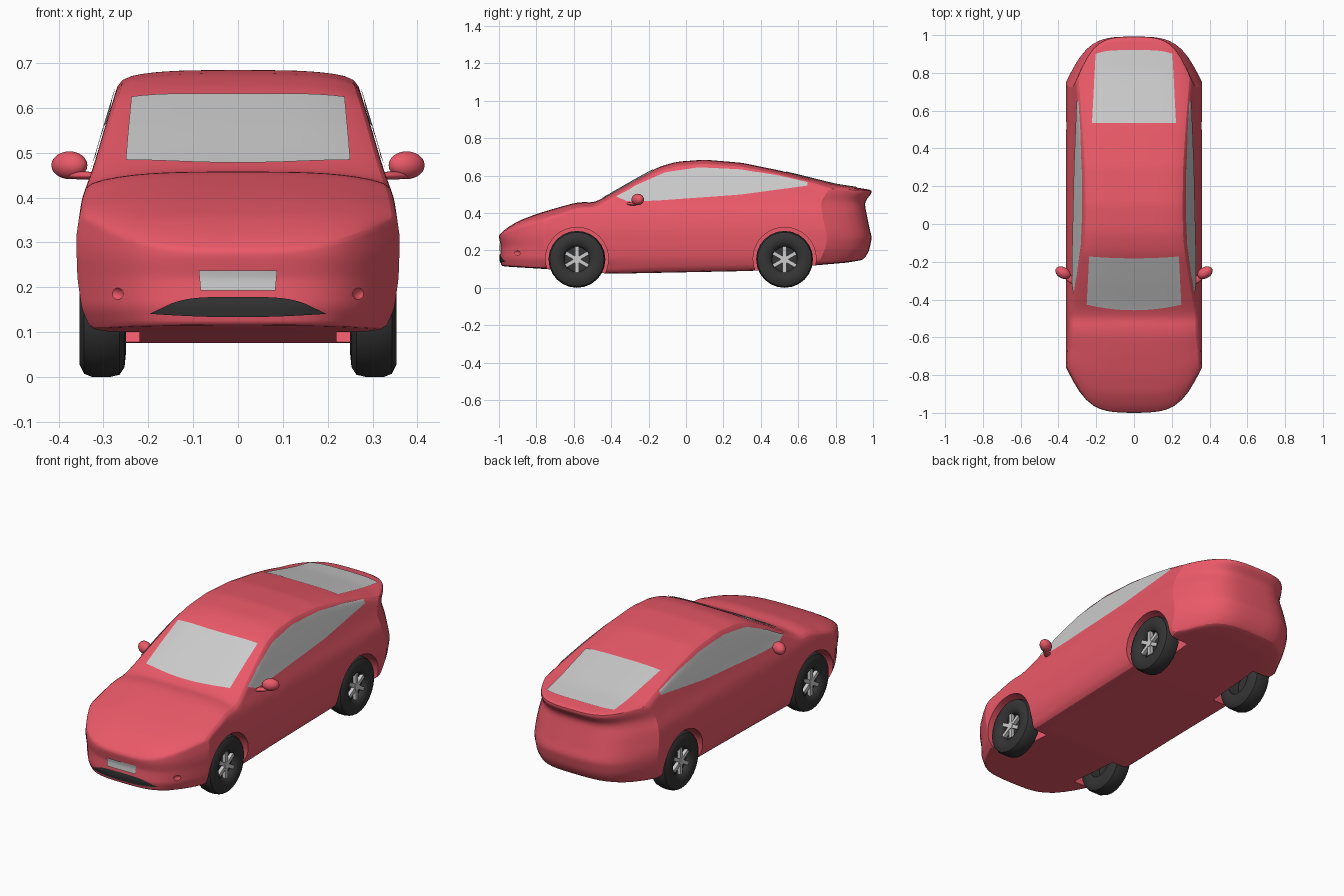
import bpy, bmesh, math
from mathutils import Vector, Matrix
from mathutils.bvhtree import BVHTree

if "Cube" in bpy.data.objects:
    bpy.data.objects.remove(bpy.data.objects["Cube"])


def material(name, rgb):
    m = bpy.data.materials.new(name)
    m.diffuse_color = (*rgb, 1)
    m.use_nodes = True
    m.node_tree.nodes["Principled BSDF"].inputs["Base Color"].default_value = m.diffuse_color
    return m


RED = material("red_paint", (0.83, 0.1, 0.14))
BLACK = material("black_rubber", (0.035, 0.035, 0.035))


def make_object(name, bm, mat=None, angle=35):
    me = bpy.data.meshes.new(name)
    bm.to_mesh(me)
    bm.free()
    ob = bpy.data.objects.new(name, me)
    bpy.context.collection.objects.link(ob)
    if mat:
        me.materials.append(mat)
    smooth(ob, angle)
    return ob


def activate(ob):
    bpy.ops.object.select_all(action='DESELECT')
    ob.select_set(True)
    bpy.context.view_layer.objects.active = ob


def smooth(ob, angle=35):
    activate(ob)
    bpy.ops.object.shade_smooth_by_angle(angle=math.radians(angle))


def interp(pts, t):
    if t <= pts[0][0]:
        return pts[0][1]
    for (a, p), (b, q) in zip(pts, pts[1:]):
        if t <= b:
            return p + (q - p) * (t - a) / (b - a)
    return pts[-1][1]


# Body: subdivided box shaped by side, width and end profiles
TOP = [(-1, .285), (-.97, .315), (-.9, .357), (-.8, .395), (-.7, .425), (-.6, .452),
       (-.55, .46), (-.5, .455), (-.45, .475), (-.3, .562), (-.15, .645), (-.05, .674),
       (.1, .685), (.3, .668), (.5, .627), (.65, .59), (.8, .553), (1, .522)]
BOTTOM = [(-1, .115), (-.75, .1), (-.4, .075), (.35, .09), (.7, .12), (.9, .135), (1, .15)]
WIDTH = [(.075, .315), (.1, .325), (.15, .348), (.22, .358), (.31, .361), (.4, .348),
         (.46, .325), (.56, .296), (.66, .265)]
CROWN = [(-1, .012), (-.7, .03), (-.4, .02), (.6, .016), (1, .01)]
NOSE = [(.11, .985), (.16, .995), (.22, .99), (.27, 1.0), (.32, .995)]
TAIL = [(.14, .945), (.2, .98), (.25, .99), (.27, .995), (.3, .985), (.4, .965),
        (.45, .955), (.48, .968), (.5, .99), (.53, 1.0)]


def shape(co):
    u, v, w = co
    ramp = max(0, (abs(v) - .5) / .5) ** 2
    sgn = math.copysign(1, v)
    bend = .2 * (abs(u) * .355 / .34) ** 4 * ramp
    yt = v - sgn * bend * .6
    top = interp(TOP, yt) - interp(CROWN, v) * u ** 4
    bot = interp(BOTTOM, yt)
    z = bot + (top - bot) * (w + 1) / 2
    end = (interp(NOSE if v < 0 else TAIL, z) - 1) * ramp
    return Vector((u * interp(WIDTH, z), v + sgn * (end - bend), z))


bm = bmesh.new()
bmesh.ops.create_cube(bm, size=2)
for axis, n in ((0, 10), (1, 60), (2, 16)):
    no = Vector((0, 0, 0))
    no[axis] = 1
    for i in range(1, n):
        bmesh.ops.bisect_plane(bm, geom=bm.verts[:] + bm.edges[:] + bm.faces[:],
                               plane_co=no * (2 * i / n - 1), plane_no=no)
for v in bm.verts:
    v.co = shape(v.co)
bmesh.ops.recalc_face_normals(bm, faces=bm.faces[:])
body = make_object("body", bm, RED)
sub = body.modifiers.new("round", 'SUBSURF')
sub.levels = sub.render_levels = 1

# Wheel arch and bumper pocket cutters
AXLES = (-.583, .527)
bm = bmesh.new()
for s in (-1, 1):
    for y in AXLES:
        bmesh.ops.create_cone(bm, cap_ends=True, segments=48, radius1=.168, radius2=.168, depth=.28,
                              matrix=Matrix.Translation((s * .36, y, .155)) @ Matrix.Rotation(math.pi / 2, 4, 'Y'))
    bmesh.ops.create_uvsphere(bm, u_segments=16, v_segments=8, radius=1,
                              matrix=Matrix.Translation((s * .285, -.915, .185)) @ Matrix.Diagonal((.03, .03, .02, 1)))
cutter = make_object("arch_cutter", bm, RED)
cutter.hide_render = True
cut = body.modifiers.new("arches", 'BOOLEAN')
cut.operation, cut.object, cut.solver = 'DIFFERENCE', cutter, 'EXACT'
activate(body)
for m in ("round", "arches"):
    bpy.ops.object.modifier_apply(modifier=m)
bpy.data.objects.remove(cutter)
smooth(body, 40)
tree = BVHTree.FromObject(body, bpy.context.evaluated_depsgraph_get())


# Panels laid on the body: columns of (low, high) points cast along a direction
def panel(name, columns, place, ray, mat=None, rows=10, offset=.004):
    ray = Vector(ray)
    bm = bmesh.new()
    grid = []
    for lo, hi in columns:
        col = []
        for j in range(rows + 1):
            start = Vector(place(*Vector(lo).lerp(Vector(hi), j / rows)))
            hit = tree.ray_cast(start, ray)
            if hit[0] is None:
                hit = tree.find_nearest(start)
            col.append(bm.verts.new(hit[0] + hit[1] * offset))
        grid.append(col)
    for a, b in zip(grid, grid[1:]):
        for j in range(rows):
            f = bm.faces.new((a[j], b[j], b[j + 1], a[j + 1]))
            f.normal_update()
            if f.normal.dot(ray) > 0:
                f.normal_flip()
    return make_object(name, bm, mat, 60)


def from_above(x, y):
    return (x, y, 2)


def from_front(x, z):
    return (x, -2, z)


US = [i / 10 - 1 for i in range(21)]
panel("windshield", [((u * .25, -.455 + .03 * u * u), (u * .237, -.18 + .01 * u * u)) for u in US],
      from_above, (0, 0, -1))
panel("rear_window", [((u * .222, .535), (u * .203, .92 - .02 * u ** 4)) for u in US],
      from_above, (0, 0, -1))
panel("grille", [((u * .195, .134 + .008 * u * u), (u * .165, .178 - .022 * u ** 4)) for u in US],
      from_front, (0, 1, 0), BLACK)
panel("number_plate", [((u * .083, .192), (u * .087, .239)) for u in US],
      from_front, (0, 1, 0), offset=.006)

# Side windows
LOW = [(-.37, .485), (-.31, .46), (-.155, .465), (.29, .497), (.65, .545)]
HIGH = [(-.37, .488), (-.25, .555), (-.11, .617), (.07, .643), (.29, .632), (.5, .597), (.65, .562)]
ys = [-.37 + 1.02 * i / 40 for i in range(41)]
for s, side in ((-1, "left"), (1, "right")):
    panel(side + "_side_window", [((y, interp(LOW, y)), (y, interp(HIGH, y))) for y in ys],
          lambda y, z: (s * 2, y, z), (-s, 0, 0))

# Mirrors: rounded head on a flat stalk
for s, side in ((-1, "left"), (1, "right")):
    bm = bmesh.new()
    head = (Matrix.Translation((s * .376, -.258, .472)) @ Matrix.Rotation(s * .5, 4, 'Z')
            @ Matrix.Diagonal((.043, .03, .031, 1)))
    stalk = (Matrix.Translation((s * .345, -.285, .449)) @ Matrix.Rotation(s * .7, 4, 'Z')
             @ Matrix.Diagonal((.05, .018, .009, 1)))
    for m in (head, stalk):
        bmesh.ops.create_uvsphere(bm, u_segments=24, v_segments=12, radius=1, matrix=m)
    make_object(side + "_mirror", bm, RED, 60)

# Wheels: revolved tyre with dark backing disc, and six-spoke rim
TYRE = [(.315, .001), (.315, .068), (.255, .075), (.25, .1), (.253, .13), (.264, .147), (.285, .152),
        (.325, .152), (.343, .145), (.353, .125), (.353, .1), (.345, .078), (.335, .07),
        (.322, .067), (.322, .001)]
SEG = 24
for s, side in ((-1, "left"), (1, "right")):
    for y, end in zip(AXLES, ("front", "rear")):
        bm = bmesh.new()
        rings = []
        for k in range(SEG):
            a = 2 * math.pi * k / SEG
            rings.append([bm.verts.new((s * x, y + r * math.sin(a), .152 - r * math.cos(a))) for x, r in TYRE])
        for k in range(SEG):
            p, q = rings[k], rings[(k + 1) % SEG]
            for j in range(len(TYRE) - 1):
                bm.faces.new((p[j], q[j], q[j + 1], p[j + 1]))
        bmesh.ops.recalc_face_normals(bm, faces=bm.faces[:])
        make_object(f"{end}_{side}_tyre", bm, BLACK)

        bm = bmesh.new()
        centre = Matrix.Translation((s * .333, y, .152))
        for k in range(6):
            bmesh.ops.create_cube(bm, size=1, matrix=centre @ Matrix.Rotation(k * math.pi / 3, 4, 'X')
                                  @ Matrix.Translation((0, 0, .038)) @ Matrix.Diagonal((.018, .02, .062, 1)))
        bmesh.ops.create_cone(bm, cap_ends=True, segments=16, radius1=.02, radius2=.02, depth=.024,
                              matrix=centre @ Matrix.Rotation(math.pi / 2, 4, 'Y'))
        make_object(f"{end}_{side}_rim", bm)
